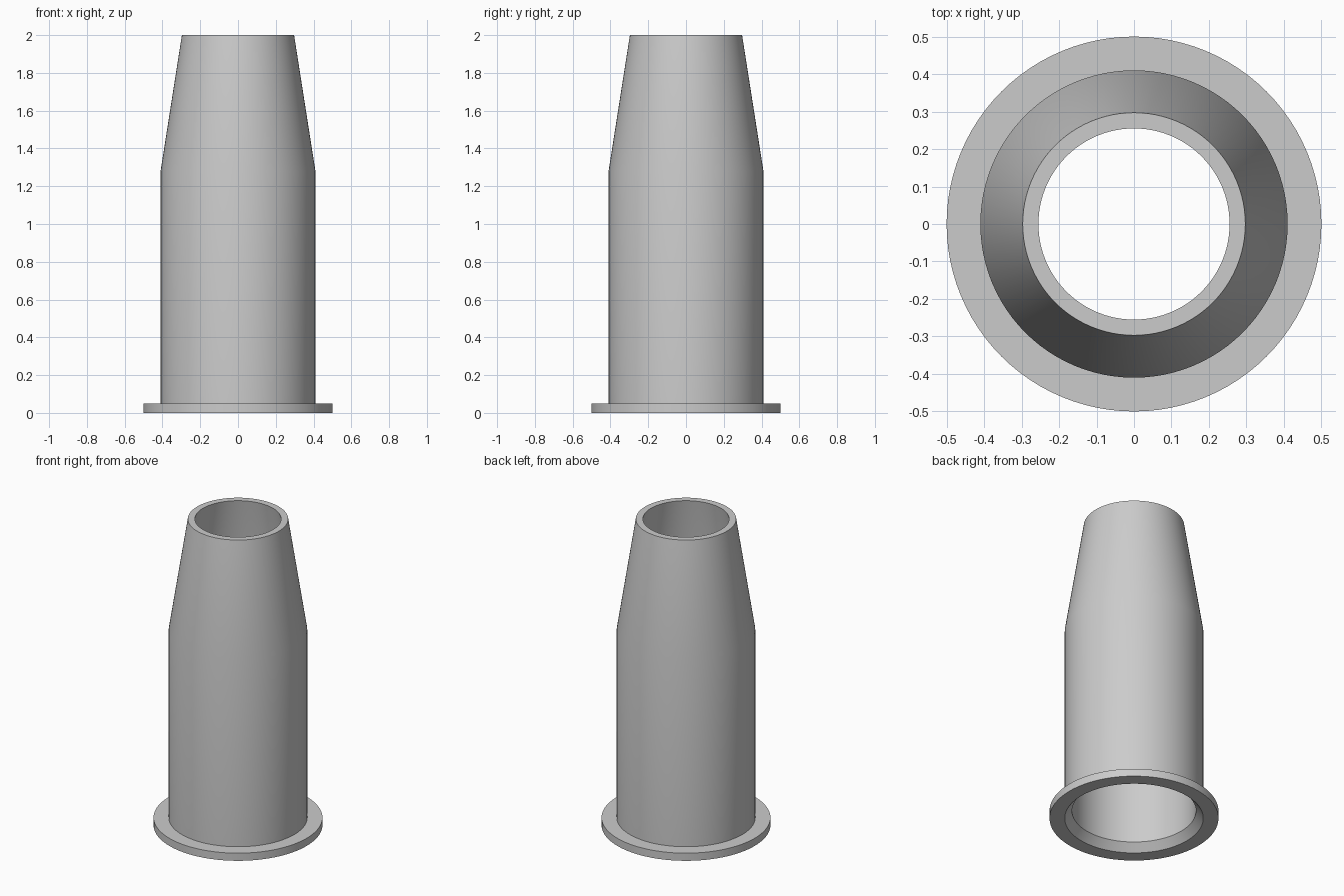
import bpy, bmesh, math

cube = bpy.data.objects.get("Cube")
if cube:
    bpy.data.objects.remove(cube, do_unlink=True)

SEGMENTS = 96

grey = bpy.data.materials.new("light grey")
grey.use_nodes = True
colour = (0.6, 0.6, 0.6, 1)
grey.diffuse_color = colour
grey.node_tree.nodes["Principled BSDF"].inputs["Base Color"].default_value = colour


def lathe(name, profile):
    """Revolve a closed (radius, height) profile around the z axis."""
    bm = bmesh.new()
    rings = []
    for r, z in profile:
        rings.append([bm.verts.new((r * math.cos(a), r * math.sin(a), z))
                      for a in (math.tau * i / SEGMENTS for i in range(SEGMENTS))])
    for k, ring in enumerate(rings):
        after = rings[(k + 1) % len(rings)]
        for i in range(SEGMENTS):
            j = (i + 1) % SEGMENTS
            bm.faces.new((ring[i], ring[j], after[j], after[i]))
    bmesh.ops.recalc_face_normals(bm, faces=bm.faces)
    mesh = bpy.data.meshes.new(name)
    bm.to_mesh(mesh)
    bm.free()
    mesh.materials.append(grey)
    obj = bpy.data.objects.new(name, mesh)
    bpy.context.collection.objects.link(obj)
    bpy.ops.object.select_all(action='DESELECT')
    obj.select_set(True)
    bpy.context.view_layer.objects.active = obj
    bpy.ops.object.shade_smooth_by_angle(angle=math.radians(30))
    return obj


# Hollow tapered sleeve with a base flange and a chamfered lower opening
lathe("flanged_sleeve", [
    (0.41, 0), (0.5, 0), (0.5, 0.05), (0.41, 0.05),   # flange
    (0.41, 1.28), (0.297, 2),                         # outer wall
    (0.255, 2), (0.367, 1.28), (0.367, 0.05),         # inner wall
])
